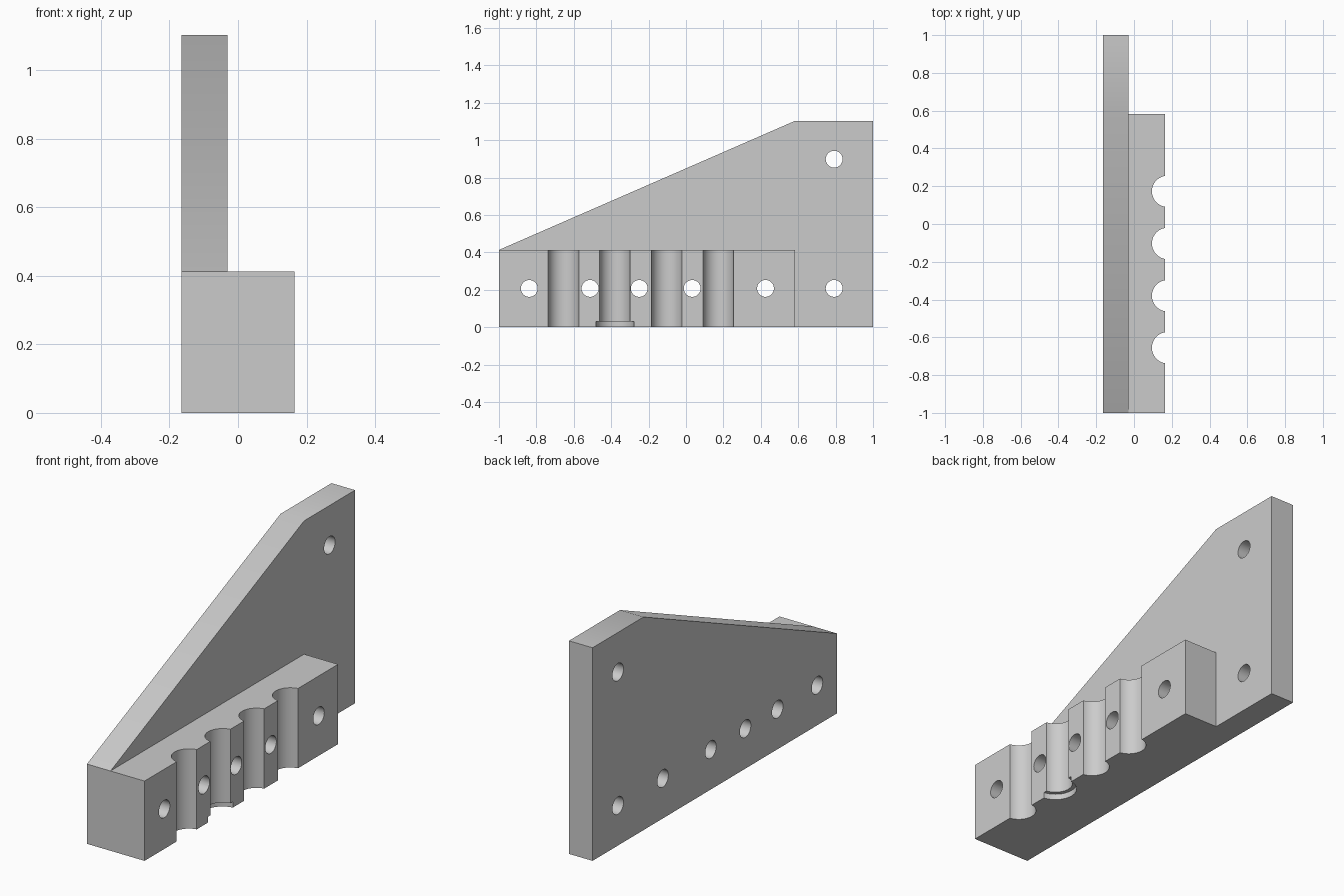
import bpy, bmesh, math
from mathutils import Matrix, Vector

cube = bpy.data.objects.get("Cube")
if cube:
    bpy.data.objects.remove(cube, do_unlink=True)

# Plain grey material
grey = bpy.data.materials.new("plain_grey")
grey.use_nodes = True
colour = (0.6, 0.6, 0.6, 1)
grey.diffuse_color = colour
grey.node_tree.nodes["Principled BSDF"].inputs["Base Color"].default_value = colour


def add_object(name, bm):
    bmesh.ops.recalc_face_normals(bm, faces=bm.faces)
    mesh = bpy.data.meshes.new(name)
    bm.to_mesh(mesh)
    bm.free()
    mesh.materials.append(grey)
    obj = bpy.data.objects.new(name, mesh)
    bpy.context.collection.objects.link(obj)
    return obj


def prism(name, points, direction):
    bm = bmesh.new()
    face = bm.faces.new([bm.verts.new(p) for p in points])
    extruded = bmesh.ops.extrude_face_region(bm, geom=[face])["geom"]
    verts = [g for g in extruded if isinstance(g, bmesh.types.BMVert)]
    bmesh.ops.translate(bm, verts=verts, vec=Vector(direction))
    return add_object(name, bm)


def cylinder(name, centre, radius, depth, axis="Z", sides=64):
    bm = bmesh.new()
    turn = Matrix.Rotation(math.pi / 2, 4, "Y") if axis == "X" else Matrix()
    bmesh.ops.create_cone(bm, cap_ends=True, segments=sides, radius1=radius,
                          radius2=radius, depth=depth,
                          matrix=Matrix.Translation(centre) @ turn)
    return add_object(name, bm)


def combine(target, tool, operation):
    mod = target.modifiers.new(tool.name, "BOOLEAN")
    mod.operation, mod.solver, mod.object = operation, "EXACT", tool
    bpy.context.view_layer.objects.active = target
    bpy.ops.object.modifier_apply(modifier=mod.name)
    bpy.data.objects.remove(tool, do_unlink=True)


LEFT, MID, RIGHT = -0.165, -0.03, 0.165
BLOCK_TOP, PLATE_TOP, BLOCK_BACK = 0.413, 1.103, 0.583

# Tall sloping plate, joined to the low block at its foot
outline = [(-1, 0), (1, 0), (1, PLATE_TOP), (BLOCK_BACK, PLATE_TOP), (-1, BLOCK_TOP)]
bracket = prism("bracket", [(LEFT, y, z) for y, z in outline], (MID - LEFT, 0, 0))
plan = [(MID, -1), (RIGHT, -1), (RIGHT, BLOCK_BACK), (MID, BLOCK_BACK)]
block = prism("block", [(x, y, 0) for x, y in plan], (0, 0, BLOCK_TOP))
combine(bracket, block, "UNION")

# Vertical round grooves, the second with a wider recess at the bottom
GROOVE_X, GROOVE_R = 0.178, 0.083
for y in (-0.655, -0.38, -0.103, 0.173):
    combine(bracket, cylinder("groove", (GROOVE_X, y, 0.2), GROOVE_R, 1), "DIFFERENCE")
combine(bracket, cylinder("recess", (GROOVE_X, -0.38, 0), 0.103, 0.06), "DIFFERENCE")

# Screw holes through the thickness
holes = [(y, 0.207) for y in (-0.838, -0.513, -0.25, 0.033, 0.425, 0.792)]
for y, z in holes + [(0.792, 0.898)]:
    combine(bracket, cylinder("hole", (0, y, z), 0.045, 1, "X", 48), "DIFFERENCE")

# Smooth the round walls, keep the corners sharp
bpy.ops.object.select_all(action="DESELECT")
bracket.select_set(True)
bpy.context.view_layer.objects.active = bracket
bpy.ops.object.shade_smooth_by_angle(angle=math.radians(30))
